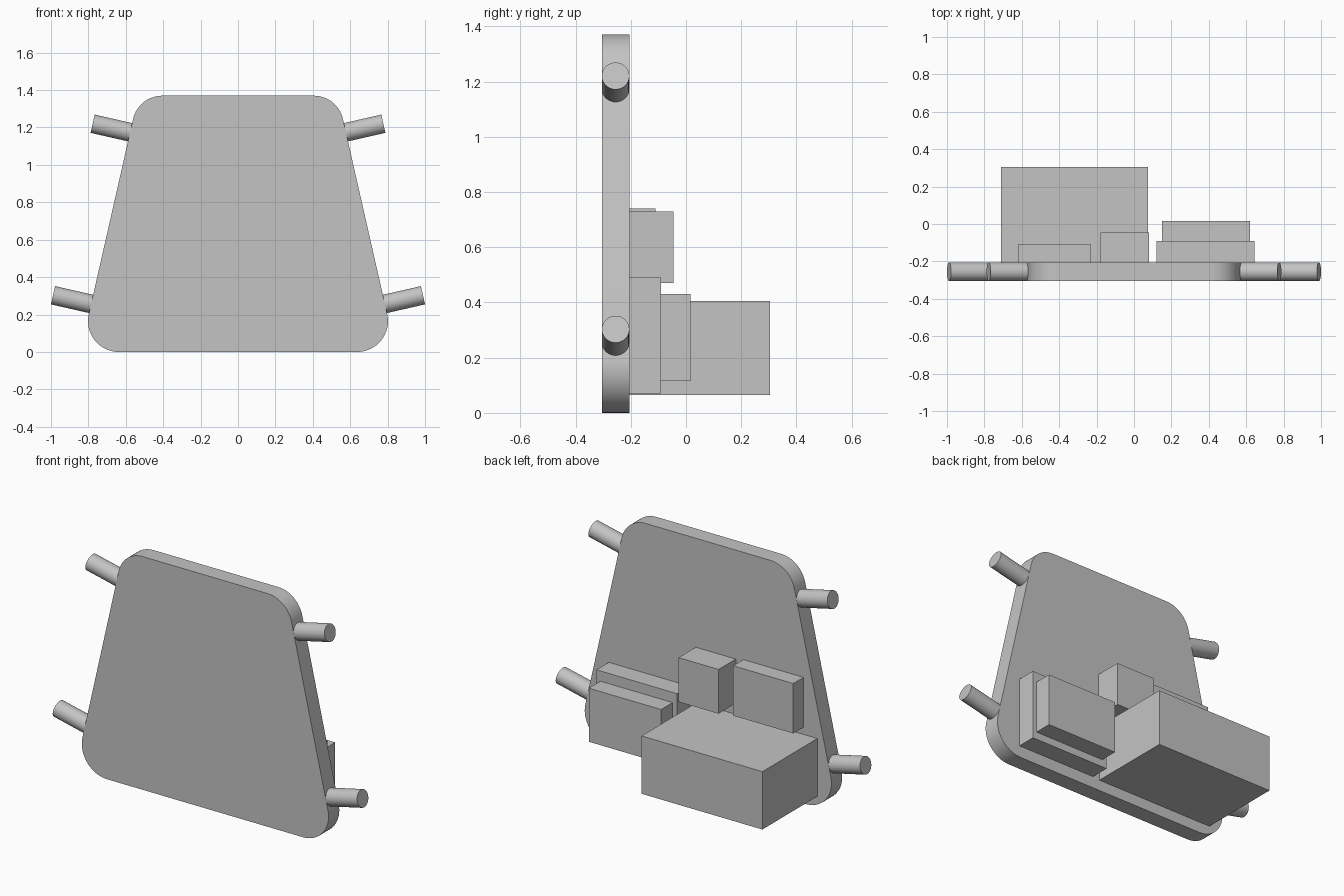
import bpy, bmesh, math
from mathutils import Vector

if "Cube" in bpy.data.objects:
    bpy.data.objects.remove(bpy.data.objects["Cube"], do_unlink=True)

grey = bpy.data.materials.new("plain grey")
grey.use_nodes = True
color = (0.55, 0.55, 0.55, 1)
grey.diffuse_color = color
grey.node_tree.nodes["Principled BSDF"].inputs["Base Color"].default_value = color

FRONT, BACK = -0.305, -0.205
TILT = math.radians(12.8)      # lean of the slanted plate sides


def finish(name, bm, smooth=False):
    bmesh.ops.recalc_face_normals(bm, faces=bm.faces)
    mesh = bpy.data.meshes.new(name)
    bm.to_mesh(mesh)
    bm.free()
    mesh.materials.append(grey)
    obj = bpy.data.objects.new(name, mesh)
    bpy.context.collection.objects.link(obj)
    if smooth:
        bpy.ops.object.select_all(action='DESELECT')
        obj.select_set(True)
        bpy.context.view_layer.objects.active = obj
        bpy.ops.object.shade_smooth_by_angle(angle=math.radians(30))
    return obj


def arc(cx, cz, r, start, end, steps=16):
    angles = [start + (end - start) * i / steps for i in range(steps + 1)]
    return [(cx + r * math.cos(a), cz + r * math.sin(a)) for a in angles]


# Tapered back plate with rounded corners
half = arc(0.637, 0.165, 0.165, -math.pi / 2, TILT)
half += arc(0.405, 1.21, 0.16, TILT, math.pi / 2)
outline = half + [(-x, z) for x, z in reversed(half)]
bm = bmesh.new()
face = bm.faces.new([bm.verts.new((x, FRONT, z)) for x, z in outline])
extruded = bmesh.ops.extrude_face_region(bm, geom=[face], use_keep_orig=True)
moved = [v for v in extruded["geom"] if isinstance(v, bmesh.types.BMVert)]
bmesh.ops.translate(bm, verts=moved, vec=(0, BACK - FRONT, 0))
finish("plate", bm, smooth=True)


# Pegs standing square to the slanted sides
def peg(name, side, x, z, length=0.3):
    axis = Vector((side * math.cos(TILT), 0, math.sin(TILT)))
    tip = Vector((side * x, (FRONT + BACK) / 2, z))
    matrix = axis.to_track_quat('Z', 'Y').to_matrix().to_4x4()
    matrix.translation = tip - axis * length / 2
    bm = bmesh.new()
    bmesh.ops.create_cone(bm, cap_ends=True, segments=32, radius1=0.05,
                          radius2=0.05, depth=length, matrix=matrix)
    finish(name, bm, smooth=True)


for label, side in (("left", 1), ("right", -1)):
    peg("upper_peg_" + label, side, 0.777, 1.22)
    peg("lower_peg_" + label, side, 0.989, 0.303)


# Boxes mounted on the back of the plate
def box(name, x0, x1, y1, z0, z1, y0=BACK):
    bm = bmesh.new()
    bmesh.ops.create_cube(bm, size=1)
    bmesh.ops.scale(bm, verts=bm.verts, vec=(x1 - x0, y1 - y0, z1 - z0))
    bmesh.ops.translate(bm, verts=bm.verts,
                        vec=((x0 + x1) / 2, (y0 + y1) / 2, (z0 + z1) / 2))
    finish(name, bm)


box("large_box", -0.71, 0.075, 0.305, 0.065, 0.405)
box("shallow_box", -0.62, -0.23, -0.11, 0.447, 0.74)
box("small_box", -0.18, 0.08, -0.045, 0.47, 0.73)
box("base_box", 0.12, 0.645, -0.09, 0.07, 0.49)
box("raised_box", 0.15, 0.62, 0.017, 0.115, 0.43, y0=-0.09)
